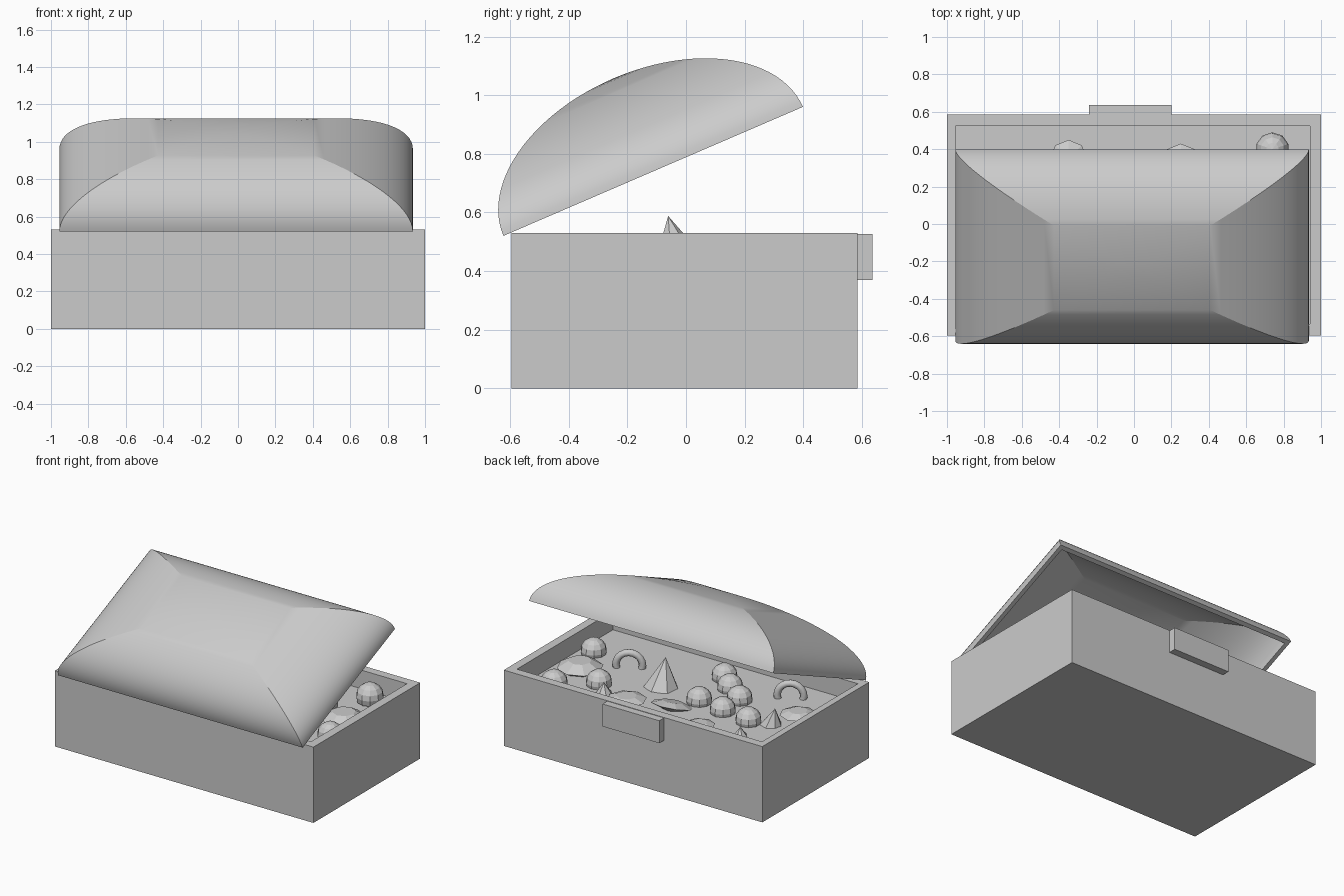
import bpy, bmesh, math
from mathutils import Matrix, Vector

cube = bpy.data.objects.get("Cube")
if cube:
    bpy.data.objects.remove(cube, do_unlink=True)

grey = bpy.data.materials.new("plain_grey")
grey.use_nodes = True
grey.diffuse_color = (0.6, 0.6, 0.6, 1)
grey.node_tree.nodes["Principled BSDF"].inputs["Base Color"].default_value = (0.6, 0.6, 0.6, 1)


def finish(name, bm, matrix=None, smooth=None):
    mesh = bpy.data.meshes.new(name)
    if matrix:
        bm.transform(matrix)
    bmesh.ops.recalc_face_normals(bm, faces=bm.faces)
    bm.to_mesh(mesh)
    bm.free()
    mesh.materials.append(grey)
    ob = bpy.data.objects.new(name, mesh)
    bpy.context.collection.objects.link(ob)
    if smooth:
        bpy.ops.object.select_all(action='DESELECT')
        ob.select_set(True)
        bpy.context.view_layer.objects.active = ob
        bpy.ops.object.shade_smooth_by_angle(angle=math.radians(smooth))
    return ob


def box(name, low, high):
    low, high = Vector(low), Vector(high)
    bm = bmesh.new()
    bmesh.ops.create_cube(bm, size=1)
    place = Matrix.Translation((low + high) / 2) @ Matrix.Diagonal((high - low).to_4d())
    place[3][3] = 1
    return finish(name, bm, place)


# Chest body
TOP, FRONT, BACK = 0.53, -0.595, 0.585
box("floor", (-1, FRONT, 0), (1, BACK, 0.03))
box("front_wall", (-1, FRONT, 0.03), (1, FRONT + 0.06, TOP))
box("back_wall", (-1, BACK - 0.06, 0.03), (1, BACK, TOP))
box("right_wall", (-1, FRONT + 0.06, 0.03), (-0.955, BACK - 0.06, TOP))
box("left_wall", (0.94, FRONT + 0.06, 0.03), (1, BACK - 0.06, TOP))
box("latch", (-0.24, BACK, 0.37), (0.2, 0.637, 0.527))
box("treasure_bed", (-0.955, FRONT + 0.06, 0.34), (0.94, BACK - 0.06, 0.4))


# Lid: a hollow vault made of rectangles that shrink along an elliptical arc
def vault_rings(bm, half_x, half_y, height, steps=24):
    rings = []
    for i in range(steps):
        t = math.pi / 2 * i / steps
        w, d, h = half_x * math.cos(t), half_y * math.cos(t), height * math.sin(t)
        rings.append([bm.verts.new(p) for p in ((-w, -d, h), (w, -d, h), (w, d, h), (-w, d, h))])
    apex = bm.verts.new((0, 0, height))
    for a, b in zip(rings, rings[1:]):
        bridge(bm, a, b)
    for k in range(4):
        bm.faces.new((rings[-1][k], rings[-1][(k + 1) % 4], apex))
    return rings[0]


def bridge(bm, a, b):
    for k in range(4):
        n = (k + 1) % 4
        bm.faces.new((a[k], a[n], b[n], b[k]))


bm = bmesh.new()
outer = vault_rings(bm, 0.945, 0.556, 0.345)
inner = vault_rings(bm, 0.915, 0.526, 0.315)
bridge(bm, outer, inner)
tilt = Matrix.Rotation(math.radians(23.3), 4, 'X')
finish("lid", bm, Matrix.Translation((-0.01, -0.112, 0.74)) @ tilt, smooth=20)


# Treasure
def ball(x, y, z=0.42, r=0.085):
    bm = bmesh.new()
    bmesh.ops.create_uvsphere(bm, u_segments=10, v_segments=8, radius=r)
    finish("pearl", bm, Matrix.Translation((x, y, z)))


def spike(x, y, r, h, lean_x=0, lean_y=0):
    bm = bmesh.new()
    bmesh.ops.create_cone(bm, cap_ends=True, segments=7, radius1=r, radius2=0, depth=h)
    lean = Matrix.Rotation(lean_x, 4, 'X') @ Matrix.Rotation(lean_y, 4, 'Y')
    finish("pointed_gem", bm, Matrix.Translation((x, y, 0.38 + h / 2)) @ lean)


def flat_gem(x, y, r, h, lean=0):
    bm = bmesh.new()
    bmesh.ops.create_cone(bm, cap_ends=True, segments=8, radius1=r, radius2=r * 0.5, depth=h)
    for v in [v for v in bm.verts if v.co.z < 0]:
        v.co.z = 0
    base = [f for f in bm.faces if f.normal.z < -0.9]
    bmesh.ops.poke(bm, faces=base, offset=h)
    finish("cut_gem", bm, Matrix.Translation((x, y, 0.42)) @ Matrix.Rotation(lean, 4, 'X'))


def ring(x, y, turn, major=0.085, minor=0.024, n=20, m=8):
    bm = bmesh.new()
    rows = []
    for i in range(n):
        a = math.tau * i / n
        row = []
        for j in range(m):
            b = math.tau * j / m
            d = major + minor * math.cos(b)
            row.append(bm.verts.new((d * math.cos(a), minor * math.sin(b), d * math.sin(a))))
        rows.append(row)
    for i in range(n):
        p, q = rows[i], rows[(i + 1) % n]
        for j in range(m):
            k = (j + 1) % m
            bm.faces.new((p[j], p[k], q[k], q[j]))
    finish("ring", bm, Matrix.Translation((x, y, 0.42)) @ Matrix.Rotation(turn, 4, 'Z'), smooth=50)


ball(0.74, 0.4, 0.44, 0.09)
for x, y in ((0.84, -0.18), (0.54, 0.19), (-0.13, 0.04), (-0.06, -0.34), (-0.18, -0.23),
             (-0.33, -0.12), (-0.34, 0.08), (-0.56, 0.11)):
    ball(x, y)
spike(0.2, -0.04, 0.12, 0.21, 0.2)
spike(0.44, 0.28, 0.07, 0.1)
spike(-0.71, 0.05, 0.08, 0.14, 0, -0.2)
spike(-0.63, 0.3, 0.06, 0.08)
flat_gem(0.77, 0.07, 0.15, 0.09)
flat_gem(0.25, 0.3, 0.13, 0.05)
flat_gem(-0.04, 0.21, 0.14, 0.05, 0.3)
flat_gem(-0.77, -0.14, 0.12, 0.05)
flat_gem(-0.35, 0.35, 0.1, 0.04)
ring(0.53, -0.13, 0.5)
ring(-0.57, -0.34, 0.5)
